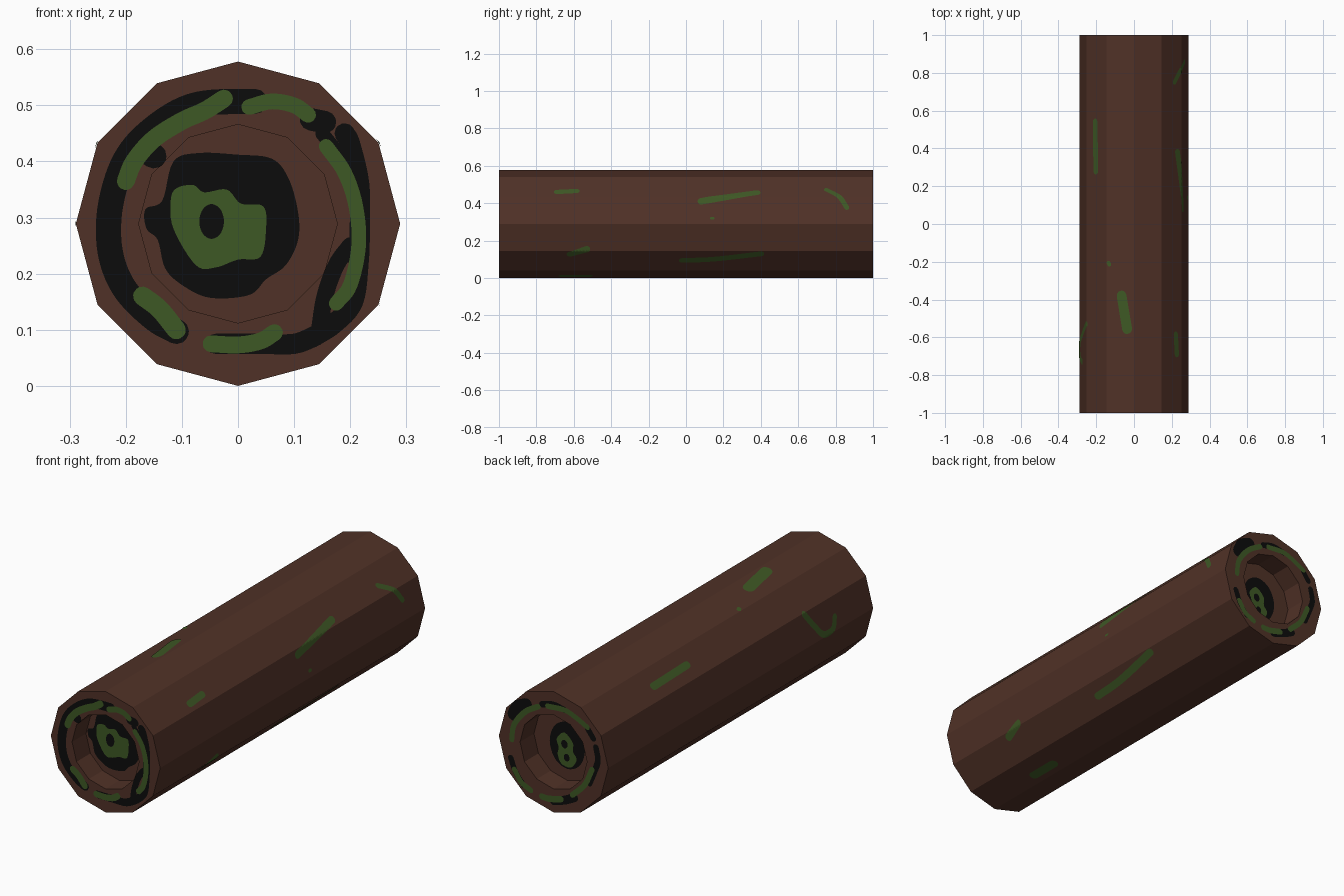
import bpy, bmesh
from math import sin, cos, pi, radians
from mathutils import Vector

cube = bpy.data.objects.get("Cube")
if cube:
    bpy.data.objects.remove(cube)

R, R_IN, SIDES, DEPTH = 0.289, 0.177, 12, 0.105
STEP = 2 * pi / SIDES


def material(name, rgb):
    m = bpy.data.materials.new(name)
    m.use_nodes = True
    m.diffuse_color = (*rgb, 1)
    m.node_tree.nodes["Principled BSDF"].inputs["Base Color"].default_value = (*rgb, 1)
    return m


bark = material("brown bark", (0.08, 0.031, 0.02))
moss = material("green moss", (0.048, 0.098, 0.018))
soot = material("black rot", (0.0035, 0.0035, 0.0035))


def finish(bm, name, mat):
    mesh = bpy.data.meshes.new(name)
    bm.to_mesh(mesh)
    bm.free()
    mesh.materials.append(mat)
    obj = bpy.data.objects.new(name, mesh)
    bpy.context.collection.objects.link(obj)
    return obj


# Log: twelve-sided trunk with a shallow hollow at each end
def build_log():
    bm = bmesh.new()
    floor = 1 - DEPTH
    profile = [(-floor, R_IN), (-1, R_IN), (-1, R), (1, R), (1, R_IN), (floor, R_IN)]
    rings = [[bm.verts.new((r * cos(i * STEP), y, R + r * sin(i * STEP)))
              for i in range(SIDES)] for y, r in profile]
    for a, b in zip(rings, rings[1:]):
        for i in range(SIDES):
            j = (i + 1) % SIDES
            bm.faces.new((a[i], a[j], b[j], b[i]))
    bm.faces.new(rings[0])
    bm.faces.new(rings[-1])
    bmesh.ops.recalc_face_normals(bm, faces=bm.faces)
    return finish(bm, "log", bark)


# Surface maps: 2D paint position -> 3D point
def on_end(side, y, lift):
    return lambda u, v: Vector((u, side * (y + lift), v))


def on_side(lift):
    def place(u, v):
        a = u / R
        r = R * cos(STEP / 2) / cos(a % STEP - STEP / 2) + lift
        return Vector((r * cos(a), v, R + r * sin(a)))
    return place


def spline(pts, closed=False, n=6):
    """Smooth 2D curve through the points."""
    p = [Vector(q) for q in pts]
    if closed:
        p = [p[-1]] + p + p[:2]
    else:
        p = [2 * p[0] - p[1]] + p + [2 * p[-1] - p[-2]]
    out = []
    for a, b, c, d in zip(p, p[1:], p[2:], p[3:]):
        for k in range(n):
            t = k / n
            out.append(0.5 * (2 * b + (c - a) * t + (2 * a - 5 * b + 4 * c - d) * t * t
                              + (3 * b - a - 3 * c + d) * t ** 3))
    return out if closed else out + [p[-2]]


def add_face(bm, verts, outward):
    f = bm.faces.new(verts)
    f.normal_update()
    if f.normal.dot(outward(f.calc_center_median())) < 0:
        f.normal_flip()


def stroke(bm, place, outward, width, pts):
    """Ribbon with round ends, divided across so it follows the surface."""
    path, h, across = spline(pts), width / 2, 6
    first, last = (path[0] - path[1]).normalized(), (path[-1] - path[-2]).normalized()
    caps = [0.97, 0.85, 0.5]
    rows = [(path[0] + first * h * c, first * -1, (1 - c * c) ** 0.5) for c in caps]
    for i, q in enumerate(path):
        d = path[min(i + 1, len(path) - 1)] - path[max(i - 1, 0)]
        rows.append((q, d.normalized(), 1))
    rows += [(path[-1] + last * h * c, last, (1 - c * c) ** 0.5) for c in reversed(caps)]
    grid = []
    for q, d, s in rows:
        n = Vector((-d.y, d.x)) * h * s
        grid.append([bm.verts.new(place(*(q + n * (2 * k / across - 1))))
                     for k in range(across + 1)])
    for a, b in zip(grid, grid[1:]):
        for k in range(across):
            add_face(bm, (a[k], a[k + 1], b[k + 1], b[k]), outward)


def paint(name, mat, place, outward, strokes=(), blobs=()):
    bm = bmesh.new()
    for width, *pts in strokes:
        stroke(bm, place, outward, width, pts)
    for pts in blobs:
        add_face(bm, [bm.verts.new(place(*q)) for q in spline(pts, True)], outward)
    return finish(bm, name, mat)


def front(p):
    return Vector((0, -1, 0))


def back(p):
    return Vector((0, 1, 0))


def radial(p):
    return Vector((p.x, 0, p.z - R))


def oval(x, z, rx, rz):
    return [(x + rx * cos(i * pi / 4), z + rz * sin(i * pi / 4)) for i in range(8)]


build_log()

# Front rim
paint("front_rim_rot", soot, on_end(-1, 1, 0.001), front, [
    (0.045, (0.03, 0.507), (-0.05, 0.505), (-0.1, 0.492), (-0.15, 0.46), (-0.19, 0.42),
     (-0.215, 0.37), (-0.23, 0.3), (-0.226, 0.23), (-0.2, 0.17), (-0.15, 0.12), (-0.11, 0.097)),
    (0.045, (-0.165, 0.42), (-0.15, 0.41)),
    (0.036, (-0.04, 0.075), (0.04, 0.075), (0.1, 0.075), (0.14, 0.09)),
    (0.036, (0.13, 0.085), (0.17, 0.11), (0.205, 0.15), (0.215, 0.22), (0.217, 0.28),
     (0.216, 0.36), (0.2, 0.43), (0.19, 0.45)),
    (0.03, (0.145, 0.1), (0.155, 0.16), (0.175, 0.215), (0.2, 0.25)),
    (0.04, (0.13, 0.475), (0.155, 0.47)),
    (0.025, (0.15, 0.45), (0.19, 0.4))])
paint("front_rim_moss", moss, on_end(-1, 1, 0.002), front, [
    (0.032, (-0.2, 0.365), (-0.185, 0.4), (-0.15, 0.44), (-0.1, 0.472), (-0.06, 0.49), (-0.025, 0.512)),
    (0.028, (0.02, 0.497), (0.06, 0.507), (0.1, 0.5), (0.125, 0.483)),
    (0.026, (0.157, 0.427), (0.19, 0.38), (0.21, 0.32), (0.215, 0.25), (0.2, 0.18), (0.175, 0.147)),
    (0.034, (-0.17, 0.16), (-0.14, 0.137), (-0.11, 0.1)),
    (0.03, (-0.048, 0.075), (0, 0.073), (0.04, 0.08), (0.065, 0.095))])

# Front hollow floor
FLOOR = 1 - DEPTH
paint("front_core_rot", soot, on_end(-1, FLOOR, 0.001), front, blobs=[
    [(-0.165, 0.315), (-0.163, 0.28), (-0.143, 0.26), (-0.13, 0.21), (-0.1, 0.18), (-0.05, 0.157),
     (0.02, 0.162), (0.05, 0.19), (0.085, 0.215), (0.107, 0.26), (0.107, 0.31), (0.09, 0.37),
     (0.06, 0.405), (0, 0.412), (-0.07, 0.415), (-0.115, 0.4), (-0.135, 0.33)]])
paint("front_core_moss", moss, on_end(-1, FLOOR, 0.002), front, blobs=[
    [(-0.12, 0.33), (-0.11, 0.352), (-0.08, 0.358), (-0.06, 0.345), (-0.02, 0.35), (0.005, 0.325),
     (0.045, 0.32), (0.05, 0.28), (0.04, 0.23), (0, 0.225), (-0.04, 0.211), (-0.075, 0.215), (-0.115, 0.28)]])
paint("front_core_pit", soot, on_end(-1, FLOOR, 0.003), front, blobs=[oval(-0.047, 0.293, 0.022, 0.031)])

# Back rim
paint("back_rim_rot", soot, on_end(1, 1, 0.001), back, [
    (0.055, (0.215, 0.41), (0.19, 0.455), (0.14, 0.48)),
    (0.03, (0.06, 0.5), (0, 0.515), (-0.06, 0.505)),
    (0.03, (-0.18, 0.45), (-0.21, 0.41)),
    (0.03, (-0.225, 0.37), (-0.235, 0.31), (-0.215, 0.25), (-0.19, 0.19)),
    (0.03, (0.225, 0.2), (0.2, 0.14), (0.16, 0.09)),
    (0.04, (0, 0.055), (-0.06, 0.075), (-0.11, 0.1))])
paint("back_rim_moss", moss, on_end(1, 1, 0.002), back, [
    (0.026, (0.22, 0.29), (0.207, 0.365), (0.15, 0.44), (0.08, 0.485)),
    (0.026, (0.03, 0.5), (-0.06, 0.505), (-0.12, 0.485), (-0.18, 0.455)),
    (0.028, (0.205, 0.15), (0.17, 0.1), (0.12, 0.075)),
    (0.03, (0.06, 0.06), (0.02, 0.06), (-0.04, 0.075)),
    (0.026, (-0.1, 0.11), (-0.165, 0.175), (-0.205, 0.26))])

# Back hollow floor
paint("back_core_rot", soot, on_end(1, FLOOR, 0.001), back, blobs=[oval(0, 0.28, 0.093, 0.112)])
paint("back_core_moss", moss, on_end(1, FLOOR, 0.002), back, blobs=[
    [(0.055, 0.3), (0.015, 0.338), (-0.03, 0.3), (-0.03, 0.26), (-0.05, 0.225),
     (-0.02, 0.18), (0.03, 0.185), (0.05, 0.225), (0.045, 0.26)]])
paint("back_core_pits", soot, on_end(1, FLOOR, 0.003), back,
      blobs=[oval(0.014, 0.283, 0.017, 0.02), oval(0.002, 0.222, 0.015, 0.018)])

# Moss streaks along the bark: width, then (angle, y) points
streaks = [
    (0.032, (37, -0.69), (38.5, -0.585)),
    (0.036, (25, 0.08), (30, 0.22), (36, 0.38)),
    (0.026, (40.5, 0.75), (30, 0.82), (18, 0.86)),
    (0.036, (-34.5, -0.62), (-28, -0.53)),
    (0.036, (-44, -0.02), (-42, 0.15), (-34, 0.4)),
    (0.045, (-80, -0.66), (-80, -0.52)),
    (0.036, (137, 0.54), (136, 0.28)),
    (0.055, (103.5, -0.38), (97.5, -0.555)),
    (0.02, (118, -0.205), (117, -0.215)),
    (0.03, (151, -0.53), (165.5, -0.58), (177, -0.63), (177, -0.7), (168, -0.73)),
    (0.015, (6, 0.135), (6, 0.145))]
paint("bark_moss", moss, on_side(0.002), radial,
      [(w, *[(radians(a) * R, y) for a, y in pts]) for w, *pts in streaks])
